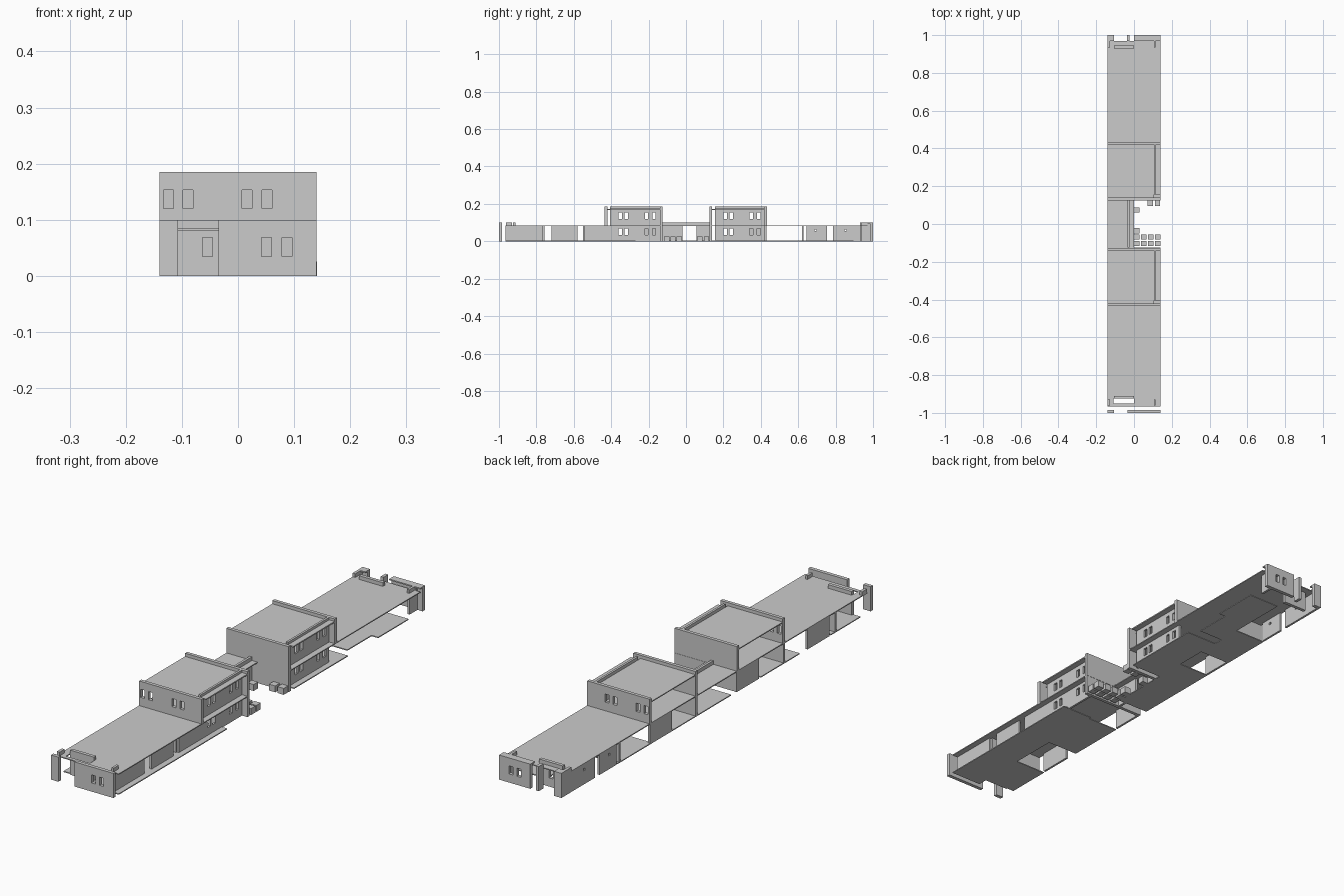
import bpy, bmesh
from mathutils import Vector

if "Cube" in bpy.data.objects:
    bpy.data.objects.remove(bpy.data.objects["Cube"])

grey = bpy.data.materials.new("light grey")
grey.diffuse_color = (0.6, 0.6, 0.6, 1)
grey.use_nodes = True
grey.node_tree.nodes["Principled BSDF"].inputs["Base Color"].default_value = grey.diffuse_color


def finish(name, bm):
    bmesh.ops.recalc_face_normals(bm, faces=bm.faces)
    me = bpy.data.meshes.new(name)
    bm.to_mesh(me)
    bm.free()
    me.materials.append(grey)
    ob = bpy.data.objects.new(name, me)
    bpy.context.collection.objects.link(ob)
    return ob


def boxes(name, items):
    """Boxes given as (x0, x1, y0, y1, z0, z1), joined in one object."""
    bm = bmesh.new()
    for x0, x1, y0, y1, z0, z1 in items:
        vs = bmesh.ops.create_cube(bm, size=1)["verts"]
        for v in vs:
            v.co = ((x0 + x1) / 2 + v.co.x * (x1 - x0),
                    (y0 + y1) / 2 + v.co.y * (y1 - y0),
                    (z0 + z1) / 2 + v.co.z * (z1 - z0))
    return finish(name, bm)


def wall(name, axis, p, t, a0, a1, z0, z1, holes=()):
    """Upright wall across an axis, with holes (a0, a1, z0, z1)."""
    us = sorted({a0, a1, *[h[0] for h in holes], *[h[1] for h in holes]})
    ws = sorted({z0, z1, *[h[2] for h in holes], *[h[3] for h in holes]})
    bm = bmesh.new()

    def pt(u, w):
        return bm.verts.new((p, u, w) if axis == "x" else (u, p, w))

    for ua, ub in zip(us, us[1:]):
        for wa, wb in zip(ws, ws[1:]):
            u, w = (ua + ub) / 2, (wa + wb) / 2
            if any(h[0] < u < h[1] and h[2] < w < h[3] for h in holes):
                continue
            bm.faces.new([pt(ua, wa), pt(ub, wa), pt(ub, wb), pt(ua, wb)])
    bmesh.ops.remove_doubles(bm, verts=bm.verts, dist=1e-5)
    ext = bmesh.ops.extrude_face_region(bm, geom=bm.faces[:])
    move = Vector((t, 0, 0)) if axis == "x" else Vector((0, t, 0))
    bmesh.ops.translate(bm, vec=move, verts=[g for g in ext["geom"]
                        if isinstance(g, bmesh.types.BMVert)])
    return finish(name, bm)


W = 0.14                       # half width
ROOF, PAR, TOP = 0.085, 0.10, 0.185
LOW, HIGH = (0.035, 0.068), (0.12, 0.153)


def windows(starts, rows, width=0.018):
    return [(s, s + width, *r) for s in starts for r in rows]


# Ground-floor roof, with end notches and the courtyard cut out
R0 = ROOF - 0.004
boxes("low_roof", [
    (-W, W, -0.925, -0.125, R0, ROOF), (-W, -0.108, -0.965, -0.925, R0, ROOF),
    (0, W, -0.965, -0.925, R0, ROOF), (-0.108, 0, -0.965, -0.95, R0, ROOF),
    (-W, 0, -0.125, 0.13, R0, ROOF), (-W, W, 0.13, 0.97, R0, ROOF)])

# Floor slabs
boxes("floor_slabs", [
    (0.0, W, -0.965, -0.27, 0, 0.004), (-W, 0.0, -0.92, -0.73, 0, 0.004),
    (-W, 0.0, -0.53, -0.28, 0, 0.004), (-W, 0.0, -0.09, 0.29, 0, 0.004),
    (0.0, W, 0.16, 0.505, 0, 0.004), (-W, 0.0, 0.42, 0.64, 0, 0.004),
    (0.0, 0.11, 0.545, 0.70, 0, 0.004), (0.0, W, 0.70, 0.895, 0, 0.004)])

# End facades: windowed panel, corner pier and recessed entry wall
for side, y, ye in (("front", -1.0, -0.925), ("back", 0.985, 0.93)):
    wall(side + "_end_wall", "y", y, 0.015, -0.035 if y < 0 else 0.0, W, 0, PAR,
         windows((0.042, 0.078), (LOW,)))
    wall(side + "_corner_pier", "y", y, 0.015, -W, -0.107, 0, PAR)
    wall(side + "_entry_wall", "y", ye, 0.014, -0.107, 0.0, 0, PAR,
         windows((-0.063,), (LOW,)))
boxes("entry_post", [(-0.038, -0.025, 0.97, 1.0, 0, PAR)])
boxes("corner_parapets", [
    (-W, -0.128, -0.962, -0.93, ROOF, PAR), (0.105, 0.115, -0.962, -0.93, ROOF, PAR),
    (-W, -0.128, 0.935, 0.985, ROOF, PAR), (0.105, 0.115, 0.935, 0.985, ROOF, PAR),
    (-W, -0.107, 0.97, 0.985, PAR - 0.005, PAR), (0, W, 0.97, 0.985, PAR - 0.005, PAR)])
boxes("back_side_walls", [(0.107, 0.117, 0.935, 0.985, 0, ROOF),
                          (-W, -0.13, 0.935, 0.985, 0, ROOF)])

# Long side walls, in segments between the openings
for i, (a, b) in enumerate([(-0.965, -0.765), (-0.72, -0.58), (-0.545, -0.405)]):
    wall(f"east_wall_{i}", "x", 0.107, 0.009, a, b, 0, R0)
for i, (a, b) in enumerate([(-0.72, -0.58), (-0.27, -0.125), (0.29, 0.43),
                            (0.645, 0.755), (0.785, 0.935)]):
    mid = (a + b) / 2
    holes = [(mid - 0.012, mid - 0.002, 0.055, 0.064)] if i > 2 else ()
    wall(f"west_wall_{i}", "x", -W, 0.009, a, b, 0, R0, holes)

# Cross walls under the low roof
for i, (y, a, b) in enumerate([(-0.765, -W, 0.107), (-0.55, 0.0, 0.107),
                               (-0.435, -W, 0.0), (0.62, -W, 0.0)]):
    wall(f"cross_wall_{i}", "y", y, 0.009, a, b, 0, R0)

# Two matching two-storey blocks
XS = (-0.133, -0.098, 0.007, 0.043)
for name, d in (("front_block", 0.0), ("back_block", 0.56)):
    courtyard_south = d > 0
    wall(name + "_south_wall", "y", -0.435 + d, 0.014, -W, W,
         0 if courtyard_south else ROOF, TOP,
         () if courtyard_south else windows(XS, (HIGH,)))
    wall(name + "_north_wall", "y", -0.14 + d, 0.014, -W, W,
         ROOF if courtyard_south else 0, TOP,
         windows(XS, (HIGH,)) if courtyard_south else ())
    wall(name + "_east_wall", "x", 0.107, 0.009, -0.405 + d, -0.14 + d, 0, TOP,
         windows((-0.36 + d, -0.328 + d, -0.22 + d, -0.18 + d), (LOW, HIGH)))
    boxes(name + "_roof", [(-W, 0.107, -0.421 + d, -0.14 + d, 0.168, 0.172)])
    boxes(name + "_eaves", [(0.116, W, -0.405 + d, -0.14 + d, 0.170, 0.175)])

# Courtyard back wall with a doorway, and its parapet
wall("courtyard_wall", "x", -0.035, 0.01, -0.125, 0.125, 0, PAR,
     [(-0.02, 0.055, 0, R0)])

# Courtyard seats
S = 0.028
spots = [(0.0 + 0.0375 * i, y) for i in range(4) for y in (-0.083, -0.117)]
spots += [(0.0, -0.05), (0.0, 0.06), (0.072, 0.096), (0.11, 0.096)]
boxes("courtyard_seats", [(x, x + S, y, y + S, 0, 0.026) for x, y in spots])
